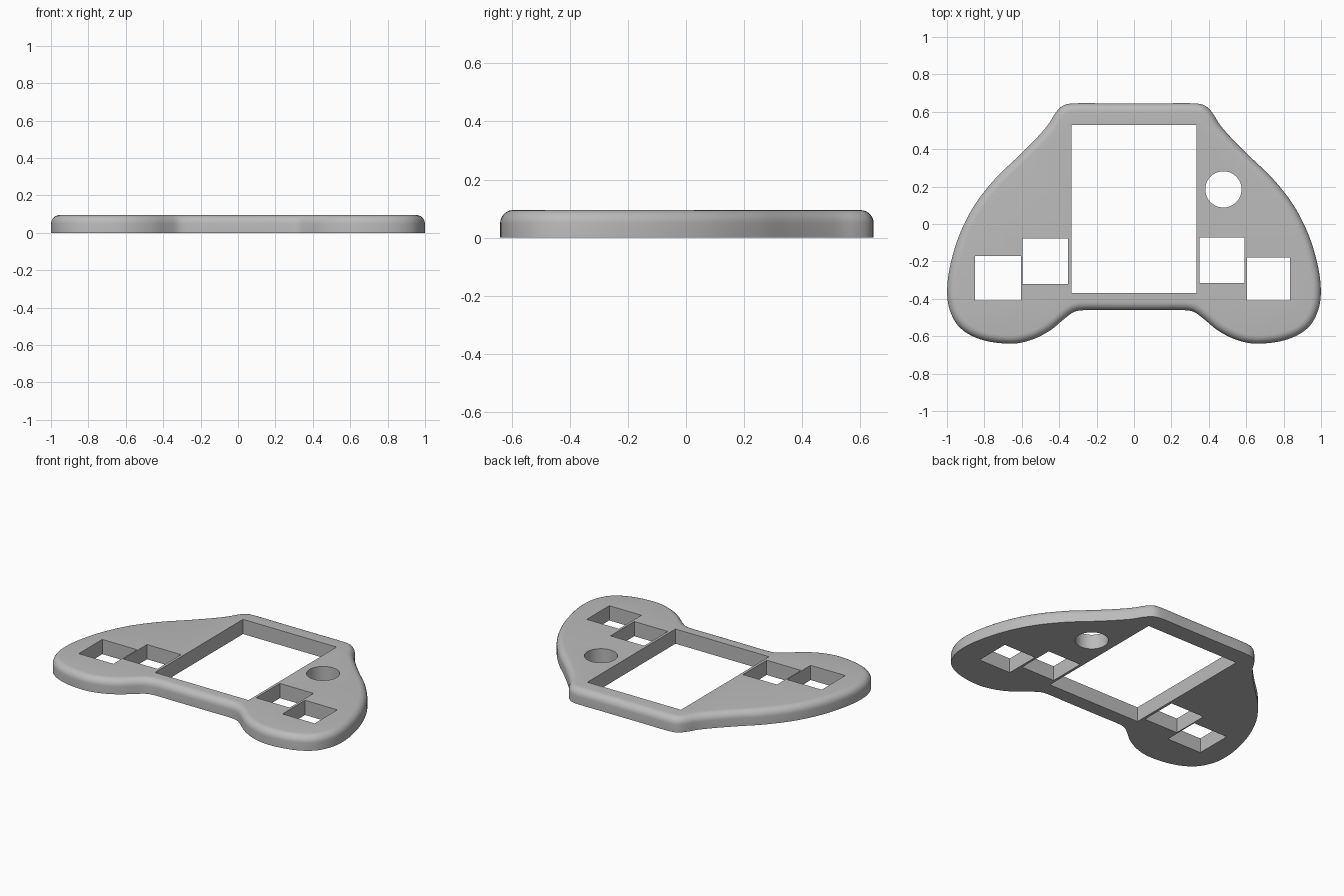
import bpy, bmesh, math
from mathutils import Vector
from mathutils.geometry import interpolate_bezier

if "Cube" in bpy.data.objects:
    bpy.data.objects.remove(bpy.data.objects["Cube"])

HEIGHT = 0.095
ROUND = 0.045

grey = bpy.data.materials.new("grey plastic")
grey.diffuse_color = (0.5, 0.5, 0.5, 1)
grey.use_nodes = True
grey.node_tree.nodes["Principled BSDF"].inputs["Base Color"].default_value = grey.diffuse_color

# Right half of the outline, from the top edge round the grip to the bottom edge
half = [(0.15, .645), (.32, .645), (.375, .635), (.415, .60), (.46, .53), (.53, .45),
        (.62, .36), (.735, .25), (.85, .105), (.93, -.05), (.98, -.21), (.999, -.35),
        (.985, -.46), (.93, -.555), (.82, -.617), (.66, -.64), (.55, -.62), (.45, -.57),
        (.37, -.505), (.32, -.47), (.27, -.461), (.12, -.461)]
loop = half + [(-x, y) for x, y in reversed(half)]


def smooth_loop(points, steps):
    """Closed smooth curve through the points."""
    pts = [Vector(p) for p in points]
    n, out = len(pts), []
    for i in range(n):
        a, b, c, d = (pts[(i + k) % n] for k in (-1, 0, 1, 2))
        span = (c - b).length
        t1 = (c - a).normalized() * span / 3
        t2 = (d - b).normalized() * span / 3
        out += [p.to_2d() for p in interpolate_bezier(b, b + t1, c - t2, c, steps + 1)[:-1]]
    return out


outline = smooth_loop(loop, 5)
count = len(outline)
inward = []
for i in range(count):
    t = (outline[(i + 1) % count] - outline[i - 1]).normalized()
    inward.append(Vector((t.y, -t.x)))

# Plate body: stacked rings with a rounded upper rim
levels = [(0, 0)] + [(ROUND * (1 - math.cos(a)), HEIGHT - ROUND + ROUND * math.sin(a))
                     for a in (math.radians(90 * k / 6) for k in range(7))]
bm = bmesh.new()
rings = [[bm.verts.new((*(p + n * inset), z)) for p, n in zip(outline, inward)]
         for inset, z in levels]
for lo, hi in zip(rings, rings[1:]):
    for i in range(count):
        j = (i + 1) % count
        bm.faces.new((lo[i], lo[j], hi[j], hi[i]))
bm.faces.new(rings[0])
bm.faces.new(rings[-1])
bmesh.ops.recalc_face_normals(bm, faces=bm.faces)
mesh = bpy.data.meshes.new("controller_plate")
bm.to_mesh(mesh)
bm.free()
mesh.materials.append(grey)
plate = bpy.data.objects.new("controller_plate", mesh)
bpy.context.collection.objects.link(plate)


def cut(cutter):
    """Subtract the active cutter from the plate."""
    cutter.hide_render = True
    cutter.data.materials.append(grey)
    bpy.context.view_layer.objects.active = plate
    mod = plate.modifiers.new("opening", 'BOOLEAN')
    mod.operation, mod.solver, mod.object = 'DIFFERENCE', 'EXACT', cutter
    bpy.ops.object.modifier_apply(modifier=mod.name)
    bpy.data.objects.remove(cutter)


# Screen opening and four button openings: x0, x1, y0, y1
for x0, x1, y0, y1 in [(-.335, .333, -.368, .53),
                       (-.85, -.603, -.41, -.17), (-.595, -.352, -.32, -.078),
                       (.35, .59, -.315, -.073), (.605, .835, -.41, -.18)]:
    bpy.ops.mesh.primitive_cube_add(size=1, location=((x0 + x1) / 2, (y0 + y1) / 2, .05))
    box = bpy.context.object
    box.scale = (x1 - x0, y1 - y0, .4)
    bpy.context.view_layer.update()
    cut(box)

# Round opening
bpy.ops.mesh.primitive_cylinder_add(vertices=64, radius=.097, depth=.4, location=(.478, .185, .05))
cut(bpy.context.object)

# Smooth shading with crisp edges at the openings and underside
bpy.ops.object.select_all(action='DESELECT')
plate.select_set(True)
bpy.context.view_layer.objects.active = plate
bpy.ops.object.shade_smooth_by_angle(angle=math.radians(35))
